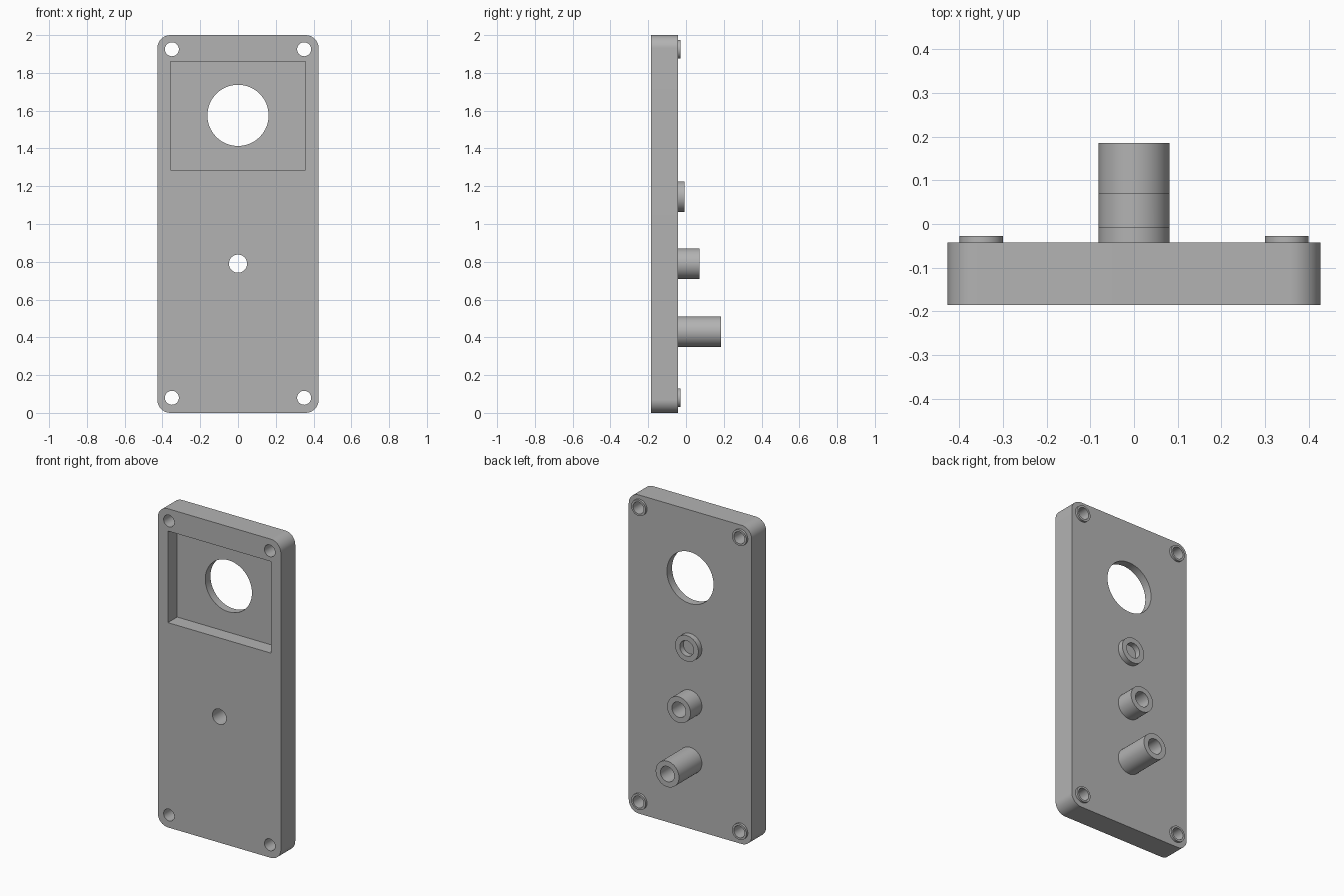
import bpy, bmesh
from math import radians
from mathutils import Matrix

if "Cube" in bpy.data.objects:
    bpy.data.objects.remove(bpy.data.objects["Cube"])

FRONT, BACK, FLOOR = -0.185, -0.042, -0.093
HOLE_R = 0.048

grey = bpy.data.materials.new("plain grey")
grey.use_nodes = True
colour = (0.45, 0.45, 0.45, 1)
grey.diffuse_color = colour
grey.node_tree.nodes["Principled BSDF"].inputs["Base Color"].default_value = colour


def finish(name, bm):
    mesh = bpy.data.meshes.new(name)
    bm.to_mesh(mesh)
    bm.free()
    mesh.materials.append(grey)
    ob = bpy.data.objects.new(name, mesh)
    bpy.context.collection.objects.link(ob)
    return ob


def cylinder(name, x, z, r, y0, y1):
    bm = bmesh.new()
    place = Matrix.Translation((x, (y0 + y1) / 2, z)) @ Matrix.Rotation(radians(90), 4, "X")
    bmesh.ops.create_cone(bm, cap_ends=True, segments=64, radius1=r, radius2=r,
                          depth=y1 - y0, matrix=place)
    return finish(name, bm)


def box(name, half_x, y0, y1, z0, z1, corner=0):
    bm = bmesh.new()
    place = Matrix.Translation((0, (y0 + y1) / 2, (z0 + z1) / 2))
    bmesh.ops.create_cube(bm, size=1, matrix=place @ Matrix.Diagonal((2 * half_x, y1 - y0, z1 - z0, 1)))
    if corner:
        edges = [e for e in bm.edges if abs(e.verts[0].co.y - e.verts[1].co.y) > 0.01]
        bmesh.ops.bevel(bm, geom=edges, offset=corner, segments=16, profile=0.5, affect="EDGES")
    return finish(name, bm)


def activate(ob):
    bpy.ops.object.select_all(action="DESELECT")
    ob.select_set(True)
    bpy.context.view_layer.objects.active = ob


def combine(ob, other, operation):
    mod = ob.modifiers.new(operation.lower(), "BOOLEAN")
    mod.operation, mod.object, mod.solver = operation, other, "EXACT"
    activate(ob)
    bpy.ops.object.modifier_apply(modifier=mod.name)
    bpy.data.objects.remove(other)


# Rounded face plate
plate = box("face_plate", 0.427, FRONT, BACK, 0, 2, corner=0.07)

# Posts on the back: height, end depth, start of the bore
for z, end, bore in ((1.145, -0.007, BACK), (0.79, 0.071, -0.3), (0.43, 0.185, BACK)):
    combine(plate, cylinder("post", 0, z, 0.081, -0.1, end), "UNION")
    combine(plate, cylinder("post_bore", 0, z, HOLE_R, bore, 0.3), "DIFFERENCE")

# Collars and screw holes at the corners
for x in (-0.35, 0.35):
    for z in (0.08, 1.925):
        combine(plate, cylinder("collar", x, z, 0.05, -0.1, -0.028), "UNION")
        combine(plate, cylinder("screw_hole", x, z, 0.037, -0.3, 0.1), "DIFFERENCE")

# Rectangular pocket with a round window through it
combine(plate, box("pocket", 0.357, -0.3, FLOOR, 1.285, 1.86), "DIFFERENCE")
combine(plate, cylinder("window", 0, 1.575, 0.162, -0.3, 0.1), "DIFFERENCE")

activate(plate)
bpy.ops.object.shade_smooth_by_angle(angle=radians(30))
